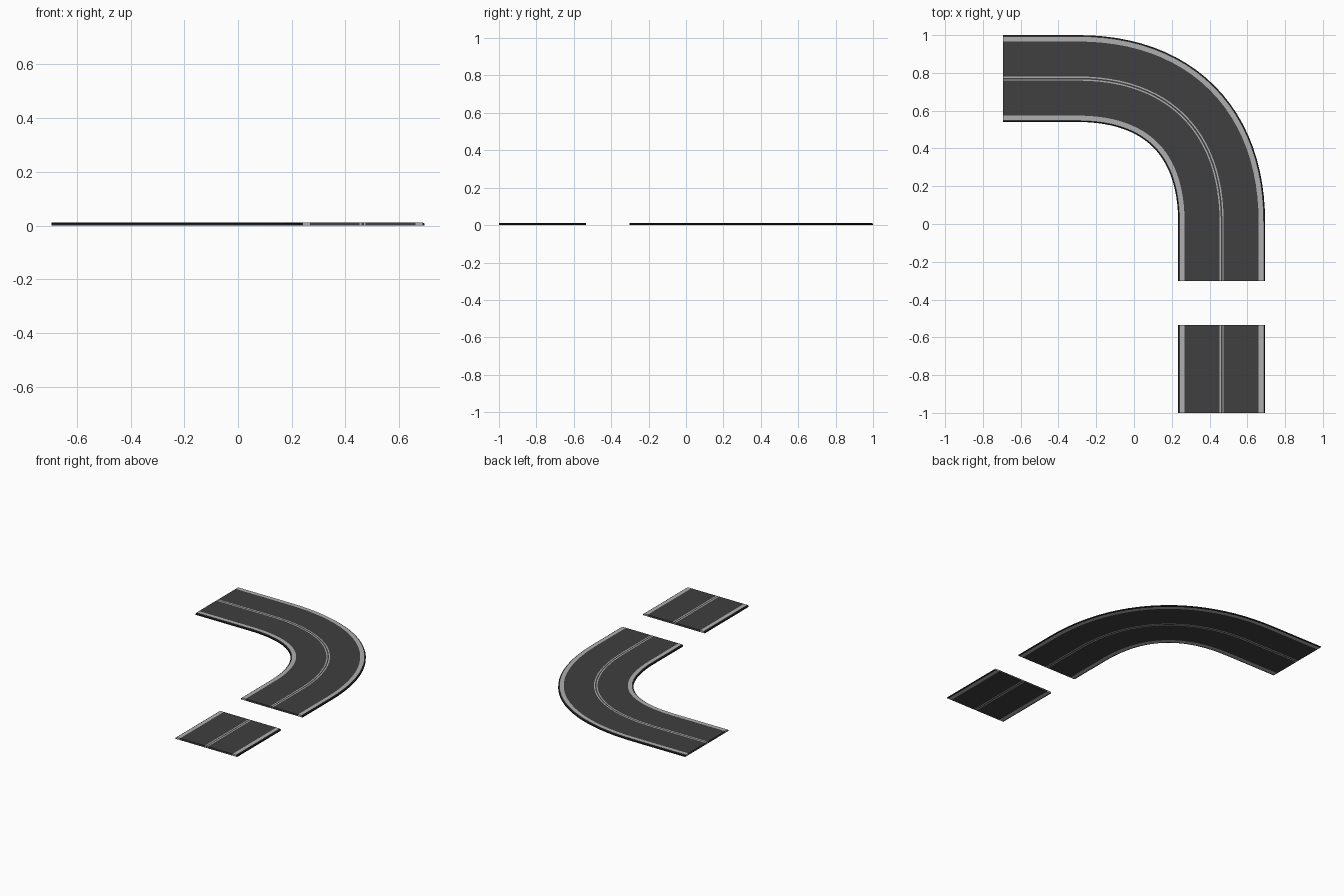
import bpy, bmesh
from mathutils import Vector

if "Cube" in bpy.data.objects:
    bpy.data.objects.remove(bpy.data.objects["Cube"])


def material(name, value):
    m = bpy.data.materials.new(name)
    m.diffuse_color = (value, value, value, 1)
    m.use_nodes = True
    m.node_tree.nodes["Principled BSDF"].inputs["Base Color"].default_value = m.diffuse_color
    return m


MATS = [material("asphalt", 0.05), material("paint", 0.43), material("skirt", 0.015)]
ASPHALT, PAINT, SKIRT = range(3)
H = 0.012

# Half cross-section: offset from centre, top height, material of strip outward of it
HALF = [(0.004, H, PAINT), (0.011, H, ASPHALT), (0.196, H, PAINT),
        (0.223, H, SKIRT), (0.230, 0.007, None)]

# Mirror into a full section, left to right
offsets = [(-u, z) for u, z, _ in reversed(HALF)] + [(u, z) for u, z, _ in HALF]
right = [m for _, _, m in HALF[:-1]]
strip_mats = right[::-1] + [ASPHALT] + right


def build_road(name, path):
    """Sweep the striped slab section along a list of (point, side direction)."""
    bm = bmesh.new()
    rings = []
    for p, n in path:
        top = [bm.verts.new((p + n * u).to_3d() + Vector((0, 0, z))) for u, z in offsets]
        bottom = [bm.verts.new((p + n * u).to_3d()) for u, _ in offsets]
        rings.append((top, bottom))

    def face(verts, mat):
        bm.faces.new(verts).material_index = mat

    for (t0, b0), (t1, b1) in zip(rings, rings[1:]):
        for i, m in enumerate(strip_mats):
            face((t0[i], t0[i + 1], t1[i + 1], t1[i]), m)
            face((b0[i], b1[i], b1[i + 1], b0[i + 1]), m)
        for i in (0, -1):
            face((t0[i], t1[i], b1[i], b0[i]), SKIRT)
    # End faces carry the stripe colours through the thickness
    for t, b in (rings[0], rings[-1]):
        for i, m in enumerate(strip_mats):
            face((t[i], t[i + 1], b[i + 1], b[i]), m)

    bmesh.ops.recalc_face_normals(bm, faces=bm.faces[:])
    mesh = bpy.data.meshes.new(name)
    bm.to_mesh(mesh)
    bm.free()
    for m in MATS:
        mesh.materials.append(m)
    obj = bpy.data.objects.new(name, mesh)
    bpy.context.collection.objects.link(obj)
    return obj


def side(d):
    d = d.normalized()
    return Vector((d.y, -d.x))


# Road centrelines meet at this virtual corner
CX, CY = 0.464, 0.770
L, K = 0.76, 0.63
p0, p3 = Vector((CX - L, CY)), Vector((CX, CY - L))
p1, p2 = p0 + Vector((L * K, 0)), p3 + Vector((0, L * K))

# Curved bend with straight lead-in and lead-out
bend = [(Vector((-0.694, CY)), Vector((0, -1)))]
N = 24
for k in range(N + 1):
    t = k / N
    s = 1 - t
    p = p0 * s**3 + p1 * (3 * s * s * t) + p2 * (3 * s * t * t) + p3 * t**3
    d = (p1 - p0) * s * s + (p2 - p1) * (2 * s * t) + (p3 - p2) * t * t
    bend.append((p, side(d)))
bend.append((Vector((CX, -0.303)), Vector((-1, 0))))
build_road("road_bend", bend)

# Short straight piece
build_road("road_straight", [(Vector((CX, -0.534)), Vector((-1, 0))),
                             (Vector((CX, -1.0)), Vector((-1, 0)))])
